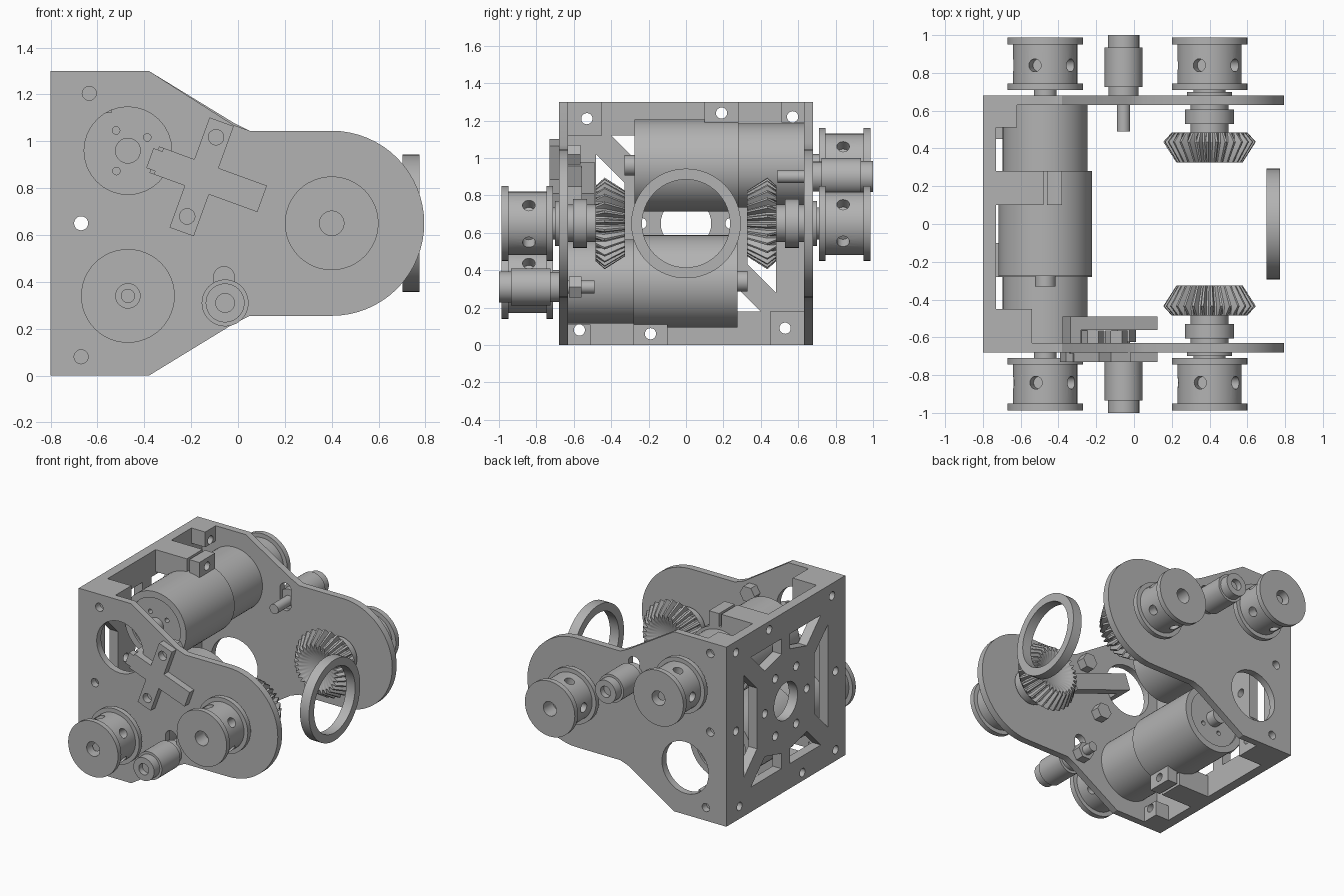
import bpy, bmesh, math
from math import cos, sin, pi, radians
from mathutils import Matrix, Vector

if "Cube" in bpy.data.objects:
    bpy.data.objects.remove(bpy.data.objects["Cube"])

metal = bpy.data.materials.new("machined_grey")
metal.use_nodes = True
GREY = (0.45, 0.45, 0.45, 1)
metal.diffuse_color = GREY
metal.node_tree.nodes["Principled BSDF"].inputs["Base Color"].default_value = GREY
MID = 0.65          # height of the half-turn axis
parts = []


def add(name, mesh):
    ob = bpy.data.objects.new(name, mesh)
    bpy.context.collection.objects.link(ob)
    mesh.materials.clear()
    mesh.materials.append(metal)
    parts.append(ob)
    return ob


def from_bm(name, bm):
    bmesh.ops.remove_doubles(bm, verts=bm.verts, dist=1e-5)
    bmesh.ops.recalc_face_normals(bm, faces=bm.faces)
    mesh = bpy.data.meshes.new(name)
    bm.to_mesh(mesh)
    bm.free()
    return add(name, mesh)


def twin(ob, name):
    """Half-turn copy about the long axis."""
    mesh = ob.data.copy()
    turn = Matrix.Translation((0, 0, MID)) @ Matrix.Rotation(pi, 4, 'X') @ Matrix.Translation((0, 0, -MID))
    mesh.transform(turn)
    return add(name, mesh)


def lathe(name, x, z, profile, sides=48):
    """Turn a (radius, y) outline about an axis along y."""
    bm = bmesh.new()
    rings = []
    for r, y in profile:
        rings.append([bm.verts.new((x + r * cos(2 * pi * i / sides), y, z + r * sin(2 * pi * i / sides)))
                      for i in range(sides)])
    for a, b in zip(rings, rings[1:] + rings[:1]):
        for i in range(sides):
            j = (i + 1) % sides
            bm.faces.new((a[i], a[j], b[j], b[i]))
    return from_bm(name, bm)


def rod(name, x, z, r, y0, y1, sides=32):
    return lathe(name, x, z, [(0, y0), (r, y0), (r, y1), (0, y1)], sides)


def box(name, lo, hi, frame=Matrix()):
    bm = bmesh.new()
    bmesh.ops.create_cube(bm, size=1)
    lo, hi = Vector(lo), Vector(hi)
    for v in bm.verts:
        v.co = frame @ ((lo + hi) / 2 + Vector(a * b for a, b in zip(v.co, hi - lo)))
    return from_bm(name, bm)


def ring(x, z, r, n=32):
    return [(x + r * cos(2 * pi * i / n), z + r * sin(2 * pi * i / n)) for i in range(n)]


def slot(x, z0, z1, r):
    return ([(x + r * cos(a * pi / 12), z1 + r * sin(a * pi / 12)) for a in range(13)] +
            [(x - r * cos(a * pi / 12), z0 - r * sin(a * pi / 12)) for a in range(13)])


def plate(name, loops, thick, frame):
    """Flat plate: the first loop is the outline, the others are openings."""
    cu = bpy.data.curves.new(name, 'CURVE')
    cu.dimensions, cu.fill_mode, cu.extrude = '2D', 'BOTH', thick / 2
    for loop in loops:
        sp = cu.splines.new('POLY')
        sp.points.add(len(loop) - 1)
        for p, (u, v) in zip(sp.points, loop):
            p.co = (u, v, 0, 1)
        sp.use_cyclic_u = True
    tmp = bpy.data.objects.new(name, cu)
    bpy.context.collection.objects.link(tmp)
    mesh = bpy.data.meshes.new_from_object(tmp.evaluated_get(bpy.context.evaluated_depsgraph_get()))
    bpy.data.objects.remove(tmp)
    mesh.transform(frame)
    bm = bmesh.new()
    bm.from_mesh(mesh)
    return from_bm(name, bm)


def drill(ob, starts, direction, r, length):
    """Bore round holes that start at the given points."""
    bm = bmesh.new()
    for s, d in zip(starts, direction):
        d = Vector(d)
        m = Matrix.Translation(Vector(s) + d * length / 2) @ d.to_track_quat('Z', 'Y').to_matrix().to_4x4()
        bmesh.ops.create_cone(bm, cap_ends=True, segments=20, radius1=r, radius2=r, depth=length, matrix=m)
    cutter = from_bm("drill", bm)
    cutter.hide_render = True
    mod = ob.modifiers.new("bore", 'BOOLEAN')
    mod.object, mod.operation, mod.solver = cutter, 'DIFFERENCE', 'EXACT'
    bpy.context.view_layer.objects.active = ob
    bpy.ops.object.modifier_apply(modifier=mod.name)
    parts.remove(cutter)
    bpy.data.objects.remove(cutter)


# Side plates
UPRIGHT = Matrix.Rotation(pi / 2, 4, 'X')
outline = [(-.8, 0), (-.38, 0), (-.02, .22), (.05, .255)]
outline += [(.4 + .395 * sin(a * pi / 32), MID - .395 * cos(a * pi / 32)) for a in range(33)]
outline += [(.05, 1.045), (-.02, 1.07), (-.38, 1.3), (-.8, 1.3)]
openings = [ring(-.47, .96, .187), slot(-.06, .31, .42, .045)]
openings += [ring(x, z, .03, 20) for x, z in ((-.635, 1.205), (-.67, MID), (-.67, .08))]
front = plate("front_side_plate", [outline] + openings, .05, Matrix.Translation((0, -.655, 0)) @ UPRIGHT)
twin(front, "back_side_plate")

# End wall with windows and bolt circle
SIDEWAYS = Matrix.Translation((-.765, 0, MID)) @ Matrix.Rotation(pi / 2, 4, 'Z') @ UPRIGHT
wall = [[(-.63, -MID), (.63, -MID), (.63, MID), (-.63, MID)], ring(0, 0, .135)]
for s in (1, -1):
    wall.append([(s * u, v) for u, v in ((.48, .37), (.48, -.37), (.33, -.22), (.33, .22))])
    for t in (1, -1):
        wall.append([(s * u, t * v) for u, v in ((.05, .47), (.40, .47), (.24, .31), (.05, .36))])
bolts = [(-.53, .56), (.57, .57), (.19, .59)]
bolts += [(-u, -v) for u, v in bolts]
wall += [ring(u, v, .03, 20) for u, v in bolts]
wall += [ring(.24 * cos(a * pi / 3), .24 * sin(a * pi / 3), .03, 20) for a in range(6)]
wall += [ring(s * .57, 0, .03, 20) for s in (1, -1)]
plate("end_wall", wall, .07, SIDEWAYS)

# Corner blocks and clamp ears, drilled for screws
for name, lo, hi in (("small_corner_block", (-.73, .51, 1.19), (-.62, .63, 1.3)),
                     ("large_corner_block", (-.73, -.63, 1.12), (-.54, -.45, 1.3)),
                     ("clamp_arm", (-.73, .1, 1.14), (-.48, .28, 1.3)),
                     ("clamp_ear", (-.46, .1, 1.14), (-.38, .28, 1.3))):
    ob = box("upper_" + name, lo, hi)
    drill(ob, [(-.9, u, MID + v) for u, v in bolts], [(1, 0, 0)] * 6, .03, 1)
    twin(ob, "lower_" + name)

# Motors: body, clamp collar, rear shaft
X, Z = -.47, .96
motor = [rod("upper_motor_body", X, Z, .225, -.26, .63, 64),
         lathe("upper_motor_collar", X, Z, [(.2, -.275), (.247, -.275), (.247, .28), (.2, .28)], 64),
         rod("upper_motor_rear_shaft", X, Z, .055, -.33, -.25),
         rod("upper_motor_output_shaft", X, Z, .06, .62, .73),
         rod("upper_motor_shaft_end", X, Z, .03, .72, .95)]
drill(motor[0], [(X + .1 * cos(a), -.3, Z + .1 * sin(a)) for a in (.6, 2.1, 4.2)], [(0, 1, 0)] * 3, .016, .08)
for ob in motor:
    twin(ob, ob.name.replace("upper", "lower"))

# Belt pulleys with radial set screw holes
for name, x, z in (("motor_pulley", -.47, 1.3 - .96), ("gear_pulley", .4, MID)):
    ob = lathe("front_" + name, x, z, [(0, -.71), (.2, -.71), (.2, -.745), (.17, -.745), (.17, -.95),
                                       (.2, -.95), (.2, -.987), (.052, -.987), (.052, -.88), (0, -.88)])
    dirs = [(cos(a), 0, sin(a)) for a in (radians(35 + 72 * k) for k in range(5))]
    drill(ob, [(x + .1 * d[0], -.84, z + .1 * d[2]) for d in dirs], dirs, .034, .15)
    twin(ob, "back_" + name)

# Bearing and gear hub stack
hub = lathe("front_gear_hub", .4, MID, [(0, -.72), (.085, -.72), (.085, -.70), (.12, -.70), (.12, -.64),
                                        (.1, -.64), (.1, -.605), (.13, -.605), (.13, -.53), (.1, -.53),
                                        (.1, -.46), (0, -.46)])
twin(hub, "back_gear_hub")

# Bevel gears
TEETH = 30
bm = bmesh.new()
rows = []
for r, y, depth in ((.08, -.48, 0), (.2, -.485, 0), (.245, -.435, .04), (.175, -.325, .028),
                    (.125, -.335, 0), (.08, -.36, 0)):
    row = []
    for i in range(TEETH * 4):
        a = 2 * pi * (i + .5) / (TEETH * 4)
        rr = r - (depth if i % 4 >= 2 else 0)
        row.append(bm.verts.new((.4 + rr * cos(a), y, MID + rr * sin(a))))
    rows.append(row)
for a, b in zip(rows, rows[1:]):
    for i in range(len(a)):
        j = (i + 1) % len(a)
        bm.faces.new((a[i], a[j], b[j], b[i]))
bm.faces.new(rows[0])
bm.faces.new(rows[-1])
twin(from_bm("front_bevel_gear", bm), "back_bevel_gear")

# Belt tensioners: roller, socket head and bolt
for name, z, s in (("front", .31, -1), ("back", .9, 1)):
    lathe(name + "_tensioner_roller", -.055, z, [(0, s * .66), (.08, s * .66), (.08, s * .725), (.1, s * .725),
                                                 (.1, s * .935), (.083, s * .935), (.083, s), (.04, s),
                                                 (.04, s * .96), (0, s * .96)])
    rod(name + "_tensioner_bolt", -.055, z, .035, s * .49, s * .7)
rod("tensioner_nut", -.055, .31, .065, -.625, -.56, 6)

# Cross-shaped bracket on the front plate with its inner bar
TILT = Matrix.Translation((-.16, -.705, .85)) @ Matrix.Rotation(radians(20), 4, 'Y')
cross = [(-.05, -.25), (.06, -.25), (.06, -.06), (.28, -.06), (.28, .06), (.06, .06), (.06, .25), (-.05, .25),
         (-.05, .06), (-.19, .06), (-.19, .045), (-.23, .045), (-.23, -.045), (-.19, -.045), (-.19, -.06),
         (-.05, -.06)]
plate("cross_bracket", [cross, ring(.005, .18, .033, 20), ring(.005, -.18, .033, 20)], .05, TILT @ UPRIGHT)
box("bracket_inner_bar", (-.21, .145, -.06), (.28, .215, .06), TILT)
box("bracket_inner_post", (-.21, .02, -.06), (-.15, .16, .06), TILT)
for name, v in (("upper", .18), ("lower", -.18)):
    c = TILT @ Vector((.005, 0, v))
    rod(name + "_bracket_nut", c.x, c.z, .06, -.635, -.565, 6)

# Free ring at the nose
bm_ring = lathe("nose_ring", 0, 0, [(.235, -.036), (.293, -.036), (.293, .036), (.235, .036)], 64)
bm_ring.data.transform(Matrix.Translation((.738, 0, MID)) @ Matrix.Rotation(pi / 2, 4, 'Z'))

# Smooth shading with sharp edges kept
bpy.ops.object.select_all(action='DESELECT')
for ob in parts:
    ob.select_set(True)
bpy.context.view_layer.objects.active = parts[0]
bpy.ops.object.shade_smooth_by_angle(angle=radians(30))
